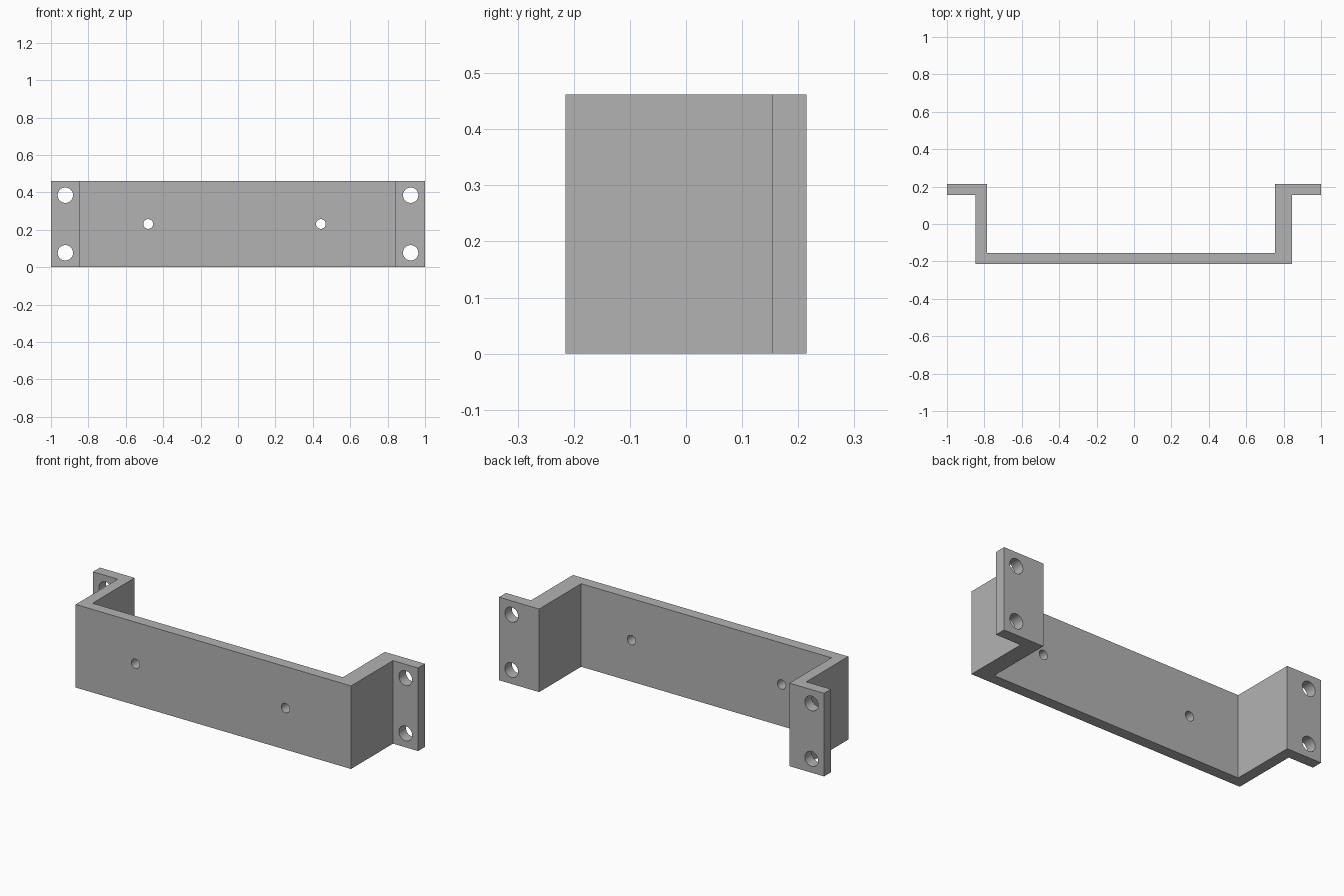
import bpy
import bmesh
from mathutils import Matrix

cube = bpy.data.objects.get("Cube")
if cube:
    bpy.data.objects.remove(cube, do_unlink=True)

HEIGHT = 0.462
MID = HEIGHT / 2

grey = bpy.data.materials.new("grey metal")
grey.use_nodes = True
colour = (0.45, 0.45, 0.45, 1)
grey.diffuse_color = colour
grey.node_tree.nodes["Principled BSDF"].inputs["Base Color"].default_value = colour


def add_object(name, bm):
    bmesh.ops.recalc_face_normals(bm, faces=bm.faces)
    mesh = bpy.data.meshes.new(name)
    bm.to_mesh(mesh)
    bm.free()
    mesh.materials.append(grey)
    obj = bpy.data.objects.new(name, mesh)
    bpy.context.collection.objects.link(obj)
    return obj


# Bracket: hat-shaped profile extruded upwards, right wall thicker than left
profile = [(-1, 0.215), (-1, 0.154), (-0.848, 0.154), (-0.848, -0.215),
           (0.846, -0.215), (0.846, 0.154), (1, 0.154), (1, 0.215),
           (0.753, 0.215), (0.753, -0.154), (-0.787, -0.154), (-0.787, 0.215)]
bm = bmesh.new()
base = bm.faces.new([bm.verts.new((x, y, 0)) for x, y in profile])
top = bmesh.ops.extrude_face_region(bm, geom=[base])["geom"]
bmesh.ops.translate(bm, vec=(0, 0, HEIGHT),
                    verts=[v for v in top if isinstance(v, bmesh.types.BMVert)])
bracket = add_object("mounting_bracket", bm)

# Drill cutters: four flange holes and two front plate holes
holes = [(x, 0.185, MID + dz, 0.041) for x in (-0.923, 0.923) for dz in (-0.154, 0.154)]
holes += [(x, -0.185, MID, 0.026) for x in (-0.48, 0.443)]
bm = bmesh.new()
for x, y, z, radius in holes:
    place = Matrix.Translation((x, y, z)) @ Matrix.Rotation(1.570796, 4, "X")
    bmesh.ops.create_cone(bm, cap_ends=True, segments=48, radius1=radius,
                          radius2=radius, depth=0.15, matrix=place)
cutter = add_object("hole_cutter", bm)
cutter.hide_render = True

# Drill the bracket, then remove the cutter
drill = bracket.modifiers.new("drill_holes", "BOOLEAN")
drill.operation = "DIFFERENCE"
drill.solver = "EXACT"
drill.object = cutter
bpy.context.view_layer.objects.active = bracket
bracket.select_set(True)
bpy.ops.object.modifier_apply(modifier=drill.name)
bpy.data.objects.remove(cutter, do_unlink=True)
bpy.ops.object.shade_smooth_by_angle(angle=0.5)
